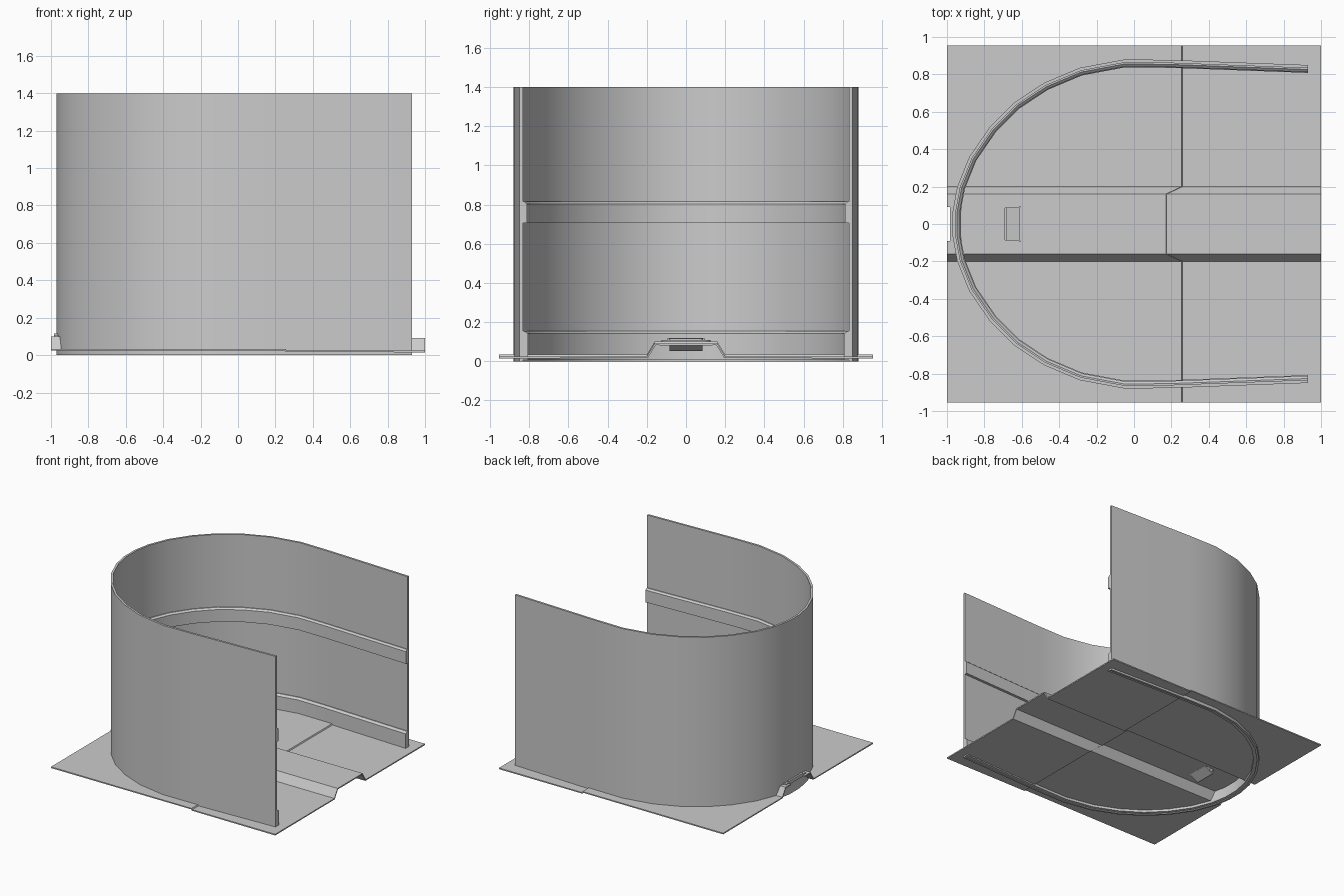
import bpy, bmesh, math
from mathutils import Vector

if "Cube" in bpy.data.objects:
    bpy.data.objects.remove(bpy.data.objects["Cube"])


def finish(name, bm, smooth=False):
    bmesh.ops.recalc_face_normals(bm, faces=bm.faces)
    mesh = bpy.data.meshes.new(name)
    bm.to_mesh(mesh)
    bm.free()
    ob = bpy.data.objects.new(name, mesh)
    bpy.context.collection.objects.link(ob)
    if smooth:
        bpy.ops.object.select_all(action='DESELECT')
        ob.select_set(True)
        bpy.context.view_layer.objects.active = ob
        bpy.ops.object.shade_smooth_by_angle(angle=math.radians(30))
    return ob


def loft(name, rings, smooth=False):
    """Join equal closed rings of points and cap both ends."""
    bm = bmesh.new()
    vs = [[bm.verts.new(p) for p in ring] for ring in rings]
    n = len(vs[0])
    for a, b in zip(vs, vs[1:]):
        for i in range(n):
            j = (i + 1) % n
            bm.faces.new((a[i], a[j], b[j], b[i]))
    bm.faces.new(vs[0])
    bm.faces.new(vs[-1])
    return finish(name, bm, smooth)


# Horseshoe plan of the outer wall face, mirrored across y = 0
half = [(.93, .85), (.2, .877), (-.05, .88), (-.29, .835), (-.48, .755),
        (-.64, .65), (-.77, .52), (-.88, .36), (-.945, .2), (-.97, .065)]
path = [Vector(p) for p in half] + [Vector((x, -y)) for x, y in reversed(half)]


def sweep(name, section):
    """Sweep an (inset, z) section along the horseshoe plan."""
    rings = []
    for i, p in enumerate(path):
        d0 = (p - path[max(i - 1, 0)]).normalized()
        d1 = (path[min(i + 1, len(path) - 1)] - p).normalized()
        if i == 0:
            n, k = Vector((0, -1)), 1
        elif i == len(path) - 1:
            n, k = Vector((0, 1)), 1
        else:
            d = (d0 + d1).normalized()
            n, k = Vector((-d.y, d.x)), 1 / d.dot(d0)
        rings.append([(p.x + n.x * s * k, p.y + n.y * s * k, z) for s, z in section])
    return loft(name, rings, True)


sweep("curved_wall", [(0, 0), (0, 1.4), (.017, 1.4), (.017, 0)])
sweep("lower_rail", [(.015, .006), (.042, .006), (.042, .142), (.024, .155), (.015, .155)])
sweep("middle_rail", [(.015, .705), (.038, .705), (.038, .803), (.024, .815), (.015, .815)])

# Floor sheet with a raised centre channel, a step across it and an end notch
ys = [-.955, -.2, -.16, -.09, .09, .16, .2, .955]
bm = bmesh.new()
rows = []
for y in ys:
    high = abs(y) < .18
    end = .17 if high else .255
    z = .1 if high else .034
    rows.append([bm.verts.new((x, y, z - drop)) for x, drop in
                 ((-1, 0), (-.983, 0), (end, 0), (end + .005, .009), (1, .009))])
for r in range(len(rows) - 1):
    for c in range(4):
        if (r, c) != (3, 0):
            a, b = rows[r], rows[r + 1]
            bm.faces.new((a[c], a[c + 1], b[c + 1], b[c]))
loose = [v for v in bm.verts if not v.link_faces]
bmesh.ops.delete(bm, geom=loose, context='VERTS')
floor = finish("floor_plate", bm)
if sum(p.normal.z for p in floor.data.polygons) < 0:
    floor.data.flip_normals()
mod = floor.modifiers.new("thickness", 'SOLIDIFY')
mod.thickness = .01
mod.offset = -1


def pad(name, x1, w, r, z0, z1):
    """Long flat pad with rounded inner corners."""
    pts = [(-.983, -w)]
    for s, a0 in ((-1, -90), (1, 0)):
        for k in range(6):
            a = math.radians(a0 + 18 * k)
            pts.append((x1 - r + r * math.cos(a), s * (w - r) + r * math.sin(a)))
    pts.append((-.983, w))
    return loft(name, [[(x, y, z) for x, y in pts] for z in (z0, z1)])


outer_pad = pad("channel_pad", .1, .125, .045, .098, .108)
inner_pad = pad("channel_pad_top", .08, .088, .02, .106, .116)

# Pocket opening through the channel
cutter = loft("pocket_cutter", [[(-.69, -.085, z), (-.61, -.085, z),
                                 (-.61, .085, z), (-.69, .085, z)] for z in (.07, .14)])
cutter.hide_render = True
cutter.hide_viewport = True
for ob in (floor, outer_pad, inner_pad):
    mod = ob.modifiers.new("pocket", 'BOOLEAN')
    mod.operation = 'DIFFERENCE'
    mod.solver = 'EXACT'
    mod.object = cutter

# Sloping pocket tray and the raised lip beside it
tray = [(-.69, .1), (-.69, .052), (-.68, .052), (-.61, .09),
        (-.61, .105), (-.68, .062), (-.68, .1)]
loft("pocket_tray", [[(x, y, z) for x, z in tray] for y in (-.085, .085)])
loft("pocket_lip", [[(-.615, y, .105), (-.603, y, .105), (-.603, y, .12), (-.615, y, .12)]
                    for y in (-.094, .094)])
